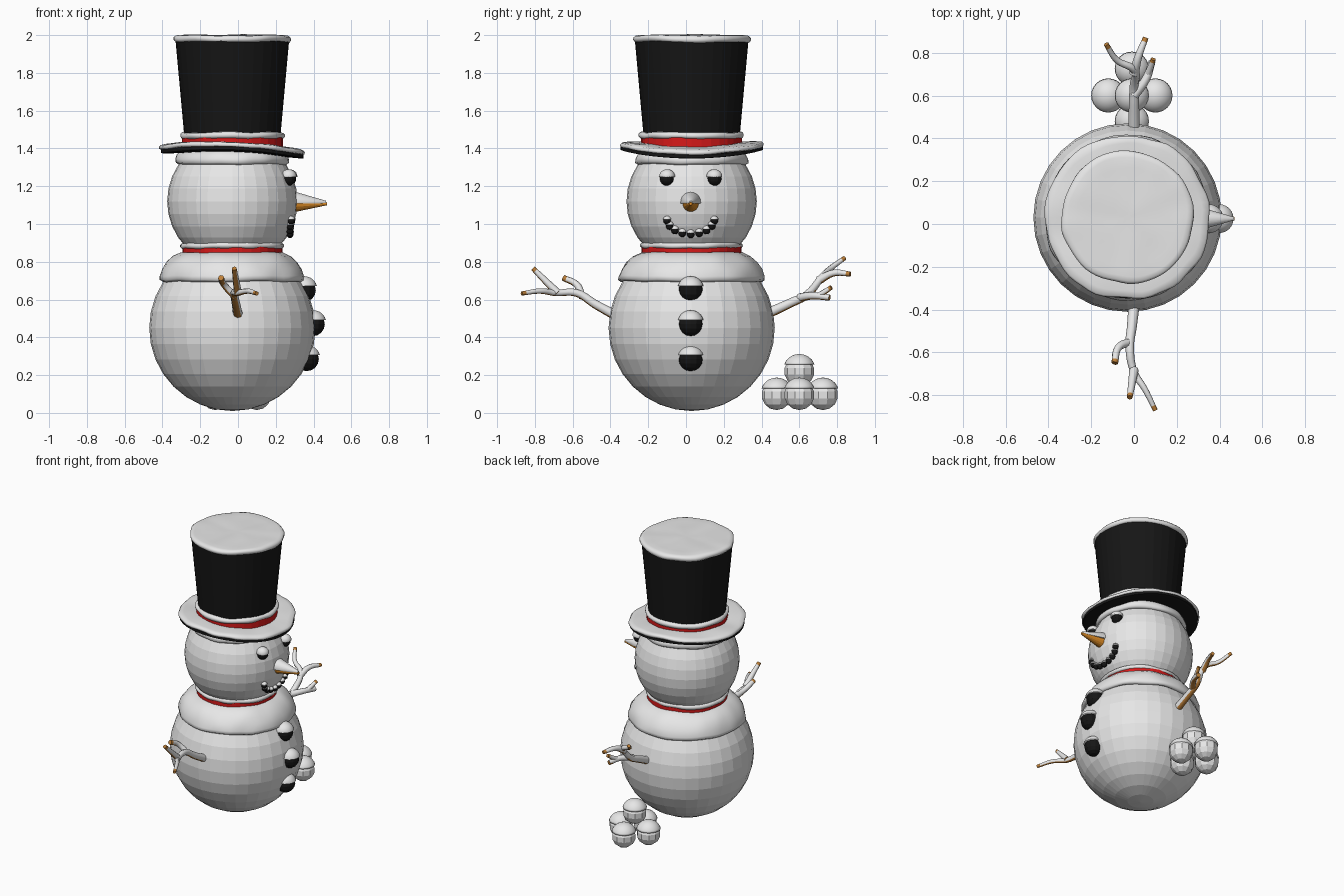
import bpy, bmesh, math
from mathutils import Vector, Matrix, noise

if "Cube" in bpy.data.objects:
    bpy.data.objects.remove(bpy.data.objects["Cube"])

CX, CY = -0.03, 0.03            # axis of the figure, which faces +x
BODY_Z, BODY_R = 0.45, 0.44
HEAD_Z, HEAD_R = 1.12, 0.345


def material(name, *rgb):
    m = bpy.data.materials.new(name)
    m.use_nodes = True
    m.diffuse_color = (*rgb, 1)
    m.node_tree.nodes["Principled BSDF"].inputs["Base Color"].default_value = (*rgb, 1)
    return m


SNOW = material("snow", 0.8, 0.8, 0.8)
BLACK = material("coal black", 0.008, 0.008, 0.008)
RED = material("red cloth", 0.68, 0.01, 0.01)
ORANGE = material("carrot orange", 0.75, 0.27, 0.02)
WOOD = material("twig brown", 0.5, 0.21, 0.04)


def finish(name, bm, mat, smooth=False):
    bmesh.ops.recalc_face_normals(bm, faces=bm.faces)
    me = bpy.data.meshes.new(name)
    bm.to_mesh(me)
    bm.free()
    me.materials.append(mat)
    for p in me.polygons:
        p.use_smooth = smooth
    ob = bpy.data.objects.new(name, me)
    bpy.context.collection.objects.link(ob)
    return ob


def lathe(name, profile, mat, sides=32, smooth=False, wobble=0.0, warp=None):
    """Revolve an (r, z) profile round the figure's axis, closing both ends."""
    bm = bmesh.new()
    rings = []
    for r, z in profile:
        ring = []
        for i in range(sides):
            a = math.tau * i / sides
            v = Vector((r * math.cos(a), r * math.sin(a), z))
            if wobble:
                v.xy *= 1 + wobble / r * noise.noise(v * 9)
                v.z += 0.6 * wobble * noise.noise(v * 7 + Vector((5, 2, 8)))
            if warp:
                v.z += warp(v)
            ring.append(bm.verts.new(v + Vector((CX, CY, 0))))
        rings.append(ring)
    for lo, hi in zip(rings, rings[1:]):
        for i in range(sides):
            j = (i + 1) % sides
            bm.faces.new((lo[i], lo[j], hi[j], hi[i]))
    bm.faces.new(rings[0])
    bm.faces.new(rings[-1])
    return finish(name, bm, mat, smooth)


def ball(name, loc, r, mat, segs=12, rings=8, scale=(1, 1, 1), cut=None, smooth=False):
    """Ellipsoid; everything lower than cut is sliced off."""
    bm = bmesh.new()
    bmesh.ops.create_uvsphere(bm, u_segments=segs, v_segments=rings, radius=r)
    for v in bm.verts:
        v.co = Vector(a * b for a, b in zip(v.co, scale)) + Vector(loc)
    if cut is not None:
        slice_below(bm, cut)
    return finish(name, bm, mat, smooth)


def slice_below(bm, z):
    geom = bm.verts[:] + bm.edges[:] + bm.faces[:]
    bmesh.ops.bisect_plane(bm, geom=geom, plane_co=(0, 0, z), plane_no=(0, 0, 1), clear_inner=True)
    bmesh.ops.holes_fill(bm, edges=[e for e in bm.edges if e.is_boundary])


def on_sphere(y, z, cz, r, push=0.0):
    """Point on the front of a snow sphere."""
    x = CX + math.sqrt(r * r - (y - CY) ** 2 - (z - cz) ** 2) + push
    return Vector((x, y, z))


# Body and head
ball("body", (CX, CY, BODY_Z), BODY_R, SNOW, 32, 16)
ball("head", (CX, CY, HEAD_Z), HEAD_R, SNOW, 32, 16)
lathe("shoulder_snow", [(0.34, 0.71), (0.37, 0.695), (0.386, 0.705), (0.385, 0.725), (0.37, 0.765),
                        (0.345, 0.8), (0.31, 0.83), (0.27, 0.848), (0.2, 0.855)],
      SNOW, 64, True, 0.012)
lathe("head_snow", [(0.26, 1.325), (0.285, 1.315), (0.3, 1.325), (0.3, 1.345), (0.29, 1.37),
                    (0.26, 1.39), (0.2, 1.4)], SNOW, 64, True, 0.01)


def rolled_snow(name, r, z, h):
    """Flat-topped layer of snow with a rounded, uneven rim."""
    prof = [(r - 0.03, z), (r - 0.008, z), (r, z + 0.3 * h), (r, z + 0.65 * h),
            (r - 0.01, z + 0.92 * h), (r - 0.03, z + h)]
    prof += [(r * k, z + h) for k in (0.75, 0.5, 0.25, 0.05)]
    lathe(name, prof, SNOW, 64, True, 0.012)


# Scarf and hat
lathe("scarf", [(0.2, 0.835), (0.265, 0.835), (0.265, 0.88), (0.2, 0.88)], RED)
rolled_snow("scarf_snow", 0.272, 0.87, 0.032)


def curl(v):
    return 0.032 * (v.y / 0.38) ** 2 - 0.014 * v.x / 0.38


lathe("hat_brim", [(0.2, 1.37), (0.36, 1.36), (0.378, 1.362), (0.378, 1.38), (0.2, 1.395)],
      BLACK, warp=curl)
lathe("brim_snow", [(0.3, 1.385), (0.365, 1.377), (0.383, 1.381), (0.386, 1.392), (0.378, 1.402),
                    (0.35, 1.409), (0.28, 1.417), (0.2, 1.42)], SNOW, 64, True, 0.014, curl)
lathe("hat_band", [(0.25, 1.39), (0.267, 1.39), (0.267, 1.46), (0.25, 1.46)], RED)
rolled_snow("band_snow", 0.274, 1.452, 0.034)
lathe("hat_crown", [(0.245, 1.38), (0.255, 1.47), (0.301, 1.975), (0.28, 1.975)], BLACK)
rolled_snow("hat_top_snow", 0.31, 1.963, 0.037)

# Eyes
for side, y in (("right", -0.1), ("left", 0.15)):
    p = on_sphere(y, 1.24, HEAD_Z, HEAD_R)
    ball(side + "_eye", p, 0.038, BLACK)
    ball(side + "_eye_snow", p + Vector((0.002, 0, 0.012)), 0.042, SNOW, 20, 12,
         (1, 1, 0.9), p.z + 0.008, True)

# Smile of small coals
for i in range(9):
    t = (i - 4) / 4
    p = on_sphere(0.025 + 0.126 * math.sin(t * 1.45), 0.945 + 0.082 * (1 - math.cos(t * 1.45)),
                  HEAD_Z, HEAD_R, 0.008)
    ball("mouth_coal", p, 0.02, BLACK, 10, 6)
    ball("mouth_snow", p + Vector((0, 0, 0.004)), 0.022, SNOW, 12, 8, cut=p.z + 0.007, smooth=True)

# Buttons
for z in (0.65, 0.47, 0.285):
    p = on_sphere(0.025, z, BODY_Z, BODY_R, -0.014)
    ball("button", p, 0.064, BLACK, 12, 8)
    ball("button_snow", p + Vector((0.002, 0, 0.008)), 0.069, SNOW, 24, 14,
         (1, 1, 0.95), z + 0.022, True)


# Carrot nose with snow along its top
def cone(name, x, z, r, length, mat, segs, cut=None):
    bm = bmesh.new()
    place = Matrix.Translation((x + length / 2, 0.025, z)) @ Matrix.Rotation(math.pi / 2, 4, "Y")
    bmesh.ops.create_cone(bm, cap_ends=True, segments=segs, radius1=r, radius2=0.008,
                          depth=length, matrix=place)
    if cut is not None:
        slice_below(bm, cut)
    return finish(name, bm, mat, cut is not None)


cone("nose", 0.26, 1.107, 0.052, 0.21, ORANGE, 16)
nose_snow = cone("nose_snow", 0.28, 1.115, 0.062, 0.186, SNOW, 24, 1.108)
bev = nose_snow.modifiers.new("soft", "BEVEL")
bev.width, bev.segments = 0.006, 2


# Twig arms: white above, bare wood below and at the tips
def twig(name, pts, r0, r1):
    cu = bpy.data.curves.new(name, "CURVE")
    cu.dimensions = "3D"
    cu.bevel_depth, cu.bevel_resolution, cu.resolution_u = 1, 2, 5
    cu.use_fill_caps = True
    sp = cu.splines.new("BEZIER")
    sp.bezier_points.add(len(pts) - 1)
    for i, (b, p) in enumerate(zip(sp.bezier_points, pts)):
        b.co = p
        b.radius = r0 + (r1 - r0) * i / (len(pts) - 1)
        b.handle_left_type = b.handle_right_type = "AUTO"
    tmp = bpy.data.objects.new(name + "_path", cu)
    bpy.context.collection.objects.link(tmp)
    dg = bpy.context.evaluated_depsgraph_get()
    me = bpy.data.meshes.new_from_object(tmp.evaluated_get(dg))
    bpy.data.objects.remove(tmp)
    me.materials.clear()
    me.materials.append(SNOW)
    me.materials.append(WOOD)
    tip = Vector(pts[-1])
    for p in me.polygons:
        p.use_smooth = True
        p.material_index = int(p.normal.z < -0.6 or (p.center - tip).length < 0.018)
    bpy.context.collection.objects.link(bpy.data.objects.new(name, me))


twig("right_arm", [(0, -0.38, 0.52), (-0.01, -0.48, 0.575), (-0.02, -0.58, 0.635), (0, -0.69, 0.635),
                   (0.05, -0.77, 0.645), (0.1, -0.87, 0.632)], 0.026, 0.011)
twig("right_arm_finger", [(0, -0.68, 0.635), (-0.01, -0.745, 0.7), (-0.02, -0.81, 0.765)], 0.022, 0.013)
twig("right_arm_thumb", [(-0.015, -0.55, 0.615), (-0.075, -0.58, 0.68), (-0.09, -0.65, 0.715)], 0.02, 0.016)
twig("left_arm", [(0, 0.44, 0.53), (0, 0.56, 0.585), (0, 0.64, 0.625), (0, 0.72, 0.72),
                  (-0.08, 0.765, 0.765), (-0.13, 0.84, 0.82)], 0.027, 0.012)
twig("left_arm_finger", [(0, 0.7, 0.7), (0.02, 0.78, 0.74), (0.055, 0.87, 0.735)], 0.023, 0.013)
twig("left_arm_thumb", [(0, 0.6, 0.61), (0.055, 0.675, 0.62), (0.085, 0.76, 0.61)], 0.023, 0.016)
twig("left_arm_nub", [(0.065, 0.7, 0.62), (0.08, 0.74, 0.645), (0.09, 0.77, 0.665)], 0.016, 0.012)

# Pile of snowballs behind the left side
for x, y, z in ((-0.12, 0.6, 0.095), (0.1, 0.6, 0.095), (-0.01, 0.48, 0.095),
                (-0.01, 0.725, 0.095), (-0.01, 0.6, 0.22)):
    ball("snowball", (x, y, z), 0.08, SNOW, 10, 7)
    ball("snowball_cap", (x, y, z + 0.012), 0.084, SNOW, 24, 14, (1, 1, 0.95), z + 0.035, True)
